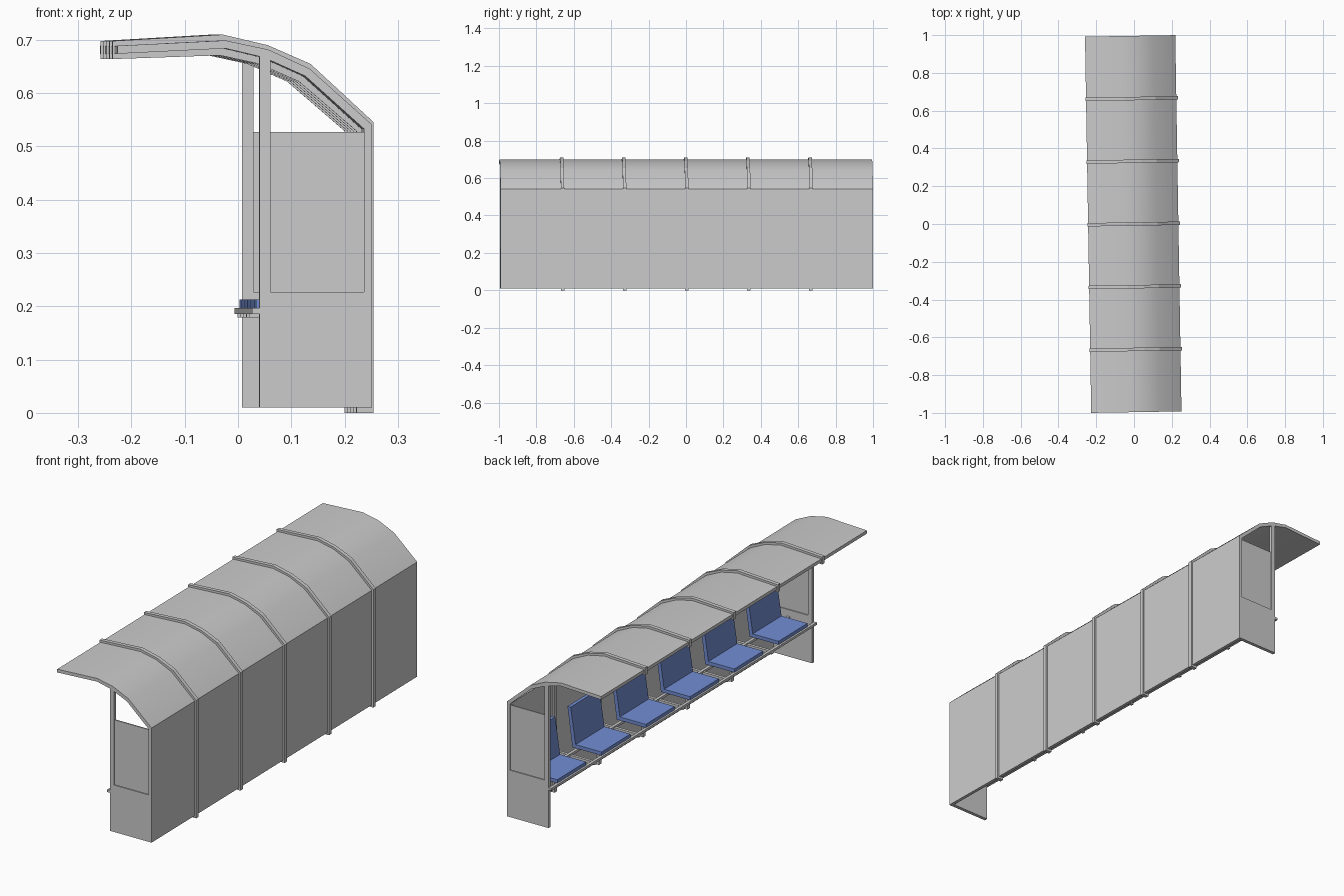
import bpy, bmesh, math
from mathutils import Matrix

cube = bpy.data.objects.get("Cube")
if cube:
    bpy.data.objects.remove(cube)

SKEW = Matrix.Rotation(0.0165, 4, 'Z')   # whole shelter sits slightly turned


def material(name, rgb):
    m = bpy.data.materials.new(name)
    m.use_nodes = True
    colour = (*rgb, 1)
    m.diffuse_color = colour
    m.node_tree.nodes["Principled BSDF"].inputs["Base Color"].default_value = colour
    return m


GREY = material("shelter grey", (0.60, 0.60, 0.60))
BLUE = material("seat blue", (0.17, 0.27, 0.65))


def extrude(name, profile, y0, y1, mat, smooth=False):
    """Extrude an x-z outline along y."""
    bm = bmesh.new()
    face = bm.faces.new([bm.verts.new((x, y0, z)) for x, z in profile])
    moved = bmesh.ops.extrude_face_region(bm, geom=[face])["geom"]
    verts = [v for v in moved if isinstance(v, bmesh.types.BMVert)]
    bmesh.ops.translate(bm, verts=verts, vec=(0, y1 - y0, 0))
    bmesh.ops.recalc_face_normals(bm, faces=bm.faces)
    bm.transform(SKEW)
    mesh = bpy.data.meshes.new(name)
    bm.to_mesh(mesh)
    bm.free()
    mesh.materials.append(mat)
    ob = bpy.data.objects.new(name, mesh)
    bpy.context.collection.objects.link(ob)
    if smooth:
        bpy.ops.object.select_all(action='DESELECT')
        ob.select_set(True)
        bpy.context.view_layer.objects.active = ob
        bpy.ops.object.shade_smooth_by_angle(angle=math.radians(30))
    return ob


def box(name, x0, x1, y0, y1, z0, z1, mat):
    return extrude(name, [(x0, z0), (x1, z0), (x1, z1), (x0, z1)], y0, y1, mat)


HALF = 0.996
BAY = 2 * HALF / 6

# Back wall and curved roof as one bent sheet
outer = [(0.235, 0.01), (0.235, 0.541), (0.118, 0.646), (0.04, 0.682),
         (-0.04, 0.699), (-0.243, 0.689)]
inner = [(0.22, 0.01), (0.22, 0.533), (0.11, 0.632), (0.032, 0.667),
         (-0.04, 0.684), (-0.243, 0.674)]
extrude("back_and_roof", outer + inner[::-1], -HALF, HALF, GREY, True)

# Ribs wrapped around the sheet between bays
rib_outer = [(0.243, 0), (0.243, 0.546), (0.125, 0.655), (0.045, 0.69),
             (-0.04, 0.71), (-0.247, 0.698)]
rib_inner = [(0.211, 0), (0.211, 0.529), (0.103, 0.622), (0.028, 0.655),
             (-0.045, 0.671), (-0.247, 0.664)]
for i in range(1, 6):
    y = -HALF + i * BAY
    extrude(f"rib_{i}", rib_outer + rib_inner[::-1], y - 0.009, y + 0.009, GREY)

# End walls: solid base, front post, thin recessed panel, open above
for side, s in (("front", -1), ("back", 1)):
    y0, y1 = sorted((s * HALF, s * (HALF - 0.016)))
    box(f"{side}_wall_base", 0.0235, 0.22, y0, y1, 0.01, 0.227, GREY)
    extrude(f"{side}_wall_post", [(0.0235, 0.227), (0.045, 0.227),
            (0.045, 0.662), (0.0235, 0.67)], y0, y1, GREY)
    box(f"{side}_wall_panel", 0.045, 0.22, y0 + 0.005, y1 - 0.005,
        0.227, 0.527, GREY)

# Seat frame: long rails on arms reaching out from the ribs
box("front_seat_rail", 0.010, 0.0235, -HALF, HALF, 0.186, 0.197, GREY)
box("rear_seat_rail", 0.135, 0.149, -HALF + 0.016, HALF - 0.016, 0.186, 0.197, GREY)
for i in range(1, 6):
    y = -HALF + i * BAY
    box(f"seat_arm_{i}", 0.010, 0.215, y - 0.007, y + 0.007, 0.179, 0.193, GREY)

# One seat per bay
seat = [(0.0185, 0.197), (0.0185, 0.213), (0.15, 0.213), (0.175, 0.38),
        (0.191, 0.38), (0.166, 0.197)]
for i in range(6):
    y = -HALF + (i + 0.5) * BAY
    extrude(f"seat_{i + 1}", seat, y - 0.108, y + 0.108, BLUE)
